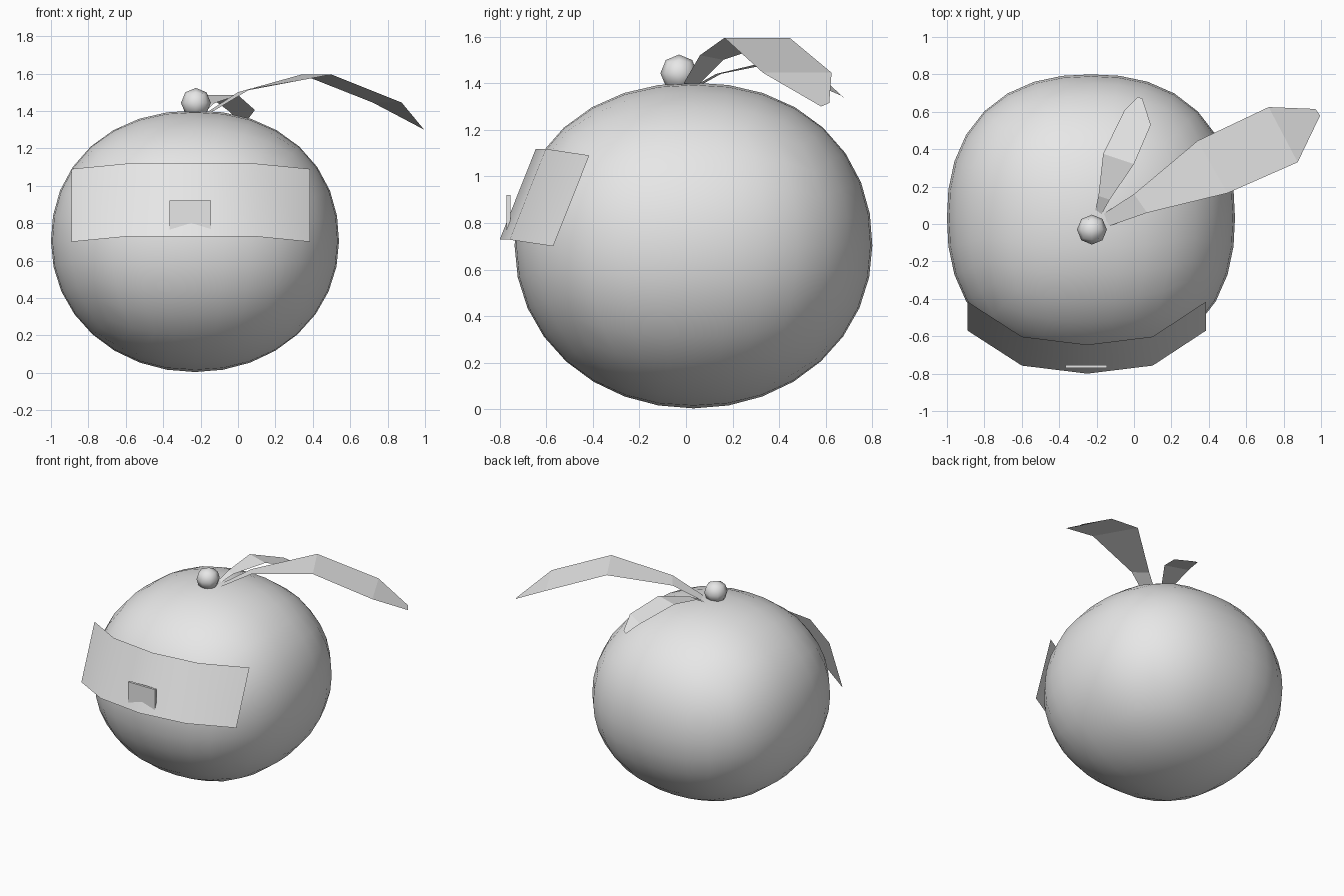
import bpy, bmesh, math
from mathutils import Vector

if "Cube" in bpy.data.objects:
    bpy.data.objects.remove(bpy.data.objects["Cube"], do_unlink=True)

# One plain grey for everything
grey = bpy.data.materials.new("plain_grey")
grey.use_nodes = True
grey.diffuse_color = (0.8, 0.8, 0.8, 1)
grey.node_tree.nodes["Principled BSDF"].inputs["Base Color"].default_value = (0.8, 0.8, 0.8, 1)


def add_object(name, bm, smooth=False):
    mesh = bpy.data.meshes.new(name)
    for f in bm.faces:
        f.smooth = smooth
    bm.to_mesh(mesh)
    bm.free()
    mesh.materials.append(grey)
    ob = bpy.data.objects.new(name, mesh)
    bpy.context.collection.objects.link(ob)
    return ob


def rounded_cube(name, centre, radii, segments, p_side=2.0, p_top=2.0, p_bottom=2.0):
    """Subdivided cube pushed out to a superellipsoid."""
    bm = bmesh.new()
    bmesh.ops.create_cube(bm, size=2)
    bmesh.ops.subdivide_edges(bm, edges=bm.edges[:], cuts=segments - 1, use_grid_fill=True)
    for v in bm.verts:
        d = Vector([math.tan(c * math.pi / 4) for c in v.co]).normalized()
        h = (abs(d.x) ** p_side + abs(d.y) ** p_side) ** (1 / p_side)
        p = p_top if d.z > 0 else p_bottom
        d /= (h ** p + abs(d.z) ** p) ** (1 / p)
        v.co = [c + r * k for c, r, k in zip(centre, radii, d)]
    return add_object(name, bm, True)


def ribbon(name, side_a, side_b, smooth=False):
    """Sheet of quads between two edges with matching points."""
    bm = bmesh.new()
    a = [bm.verts.new(p) for p in side_a]
    b = [bm.verts.new(p) for p in side_b]
    for i in range(len(a) - 1):
        bm.faces.new((a[i], b[i], b[i + 1], a[i + 1]))
    return add_object(name, bm, smooth)


# Round body and the small ball on top
rounded_cube("body", (-0.23, 0.032, 0.703), (0.77, 0.768, 0.699), 8, 2.32, 2.15, 2.04)
rounded_cube("stem_ball", (-0.225, -0.03, 1.443), (0.08, 0.08, 0.08), 2)

# Curved band across the front, leaning back with the body
columns = [(-0.89, -0.57, 0.70), (-0.60, -0.757, 0.728), (-0.25, -0.80, 0.728),
           (0.10, -0.757, 0.728), (0.385, -0.57, 0.70)]
lean = Vector((0, 0.155, 0.39))
ribbon("front_band", [Vector(p) + lean for p in columns], columns, True)

# Small upright plate sunk into the band
bm = bmesh.new()
bmesh.ops.create_cube(bm, size=1)
for v in bm.verts:
    v.co = (-0.255 + v.co.x * 0.22, -0.762 + v.co.y * 0.018, 0.835 + v.co.z * 0.17)
add_object("band_plate", bm)

# Leaves arching back from the ball
ribbon("large_leaf",
       [(-0.17, 0.05, 1.39), (0.0, 0.16, 1.50), (0.34, 0.445, 1.595),
        (0.72, 0.625, 1.445), (0.97, 0.615, 1.315)],
       [(-0.13, -0.01, 1.40), (0.07, 0.06, 1.52), (0.50, 0.165, 1.595),
        (0.875, 0.33, 1.445), (0.995, 0.58, 1.30)])
ribbon("small_leaf",
       [(-0.21, 0.06, 1.39), (-0.19, 0.15, 1.44), (-0.165, 0.375, 1.485),
        (-0.05, 0.61, 1.40), (0.02, 0.68, 1.335)],
       [(-0.18, 0.04, 1.39), (-0.13, 0.13, 1.44), (0.0, 0.32, 1.485),
        (0.09, 0.53, 1.405), (0.045, 0.67, 1.345)])
